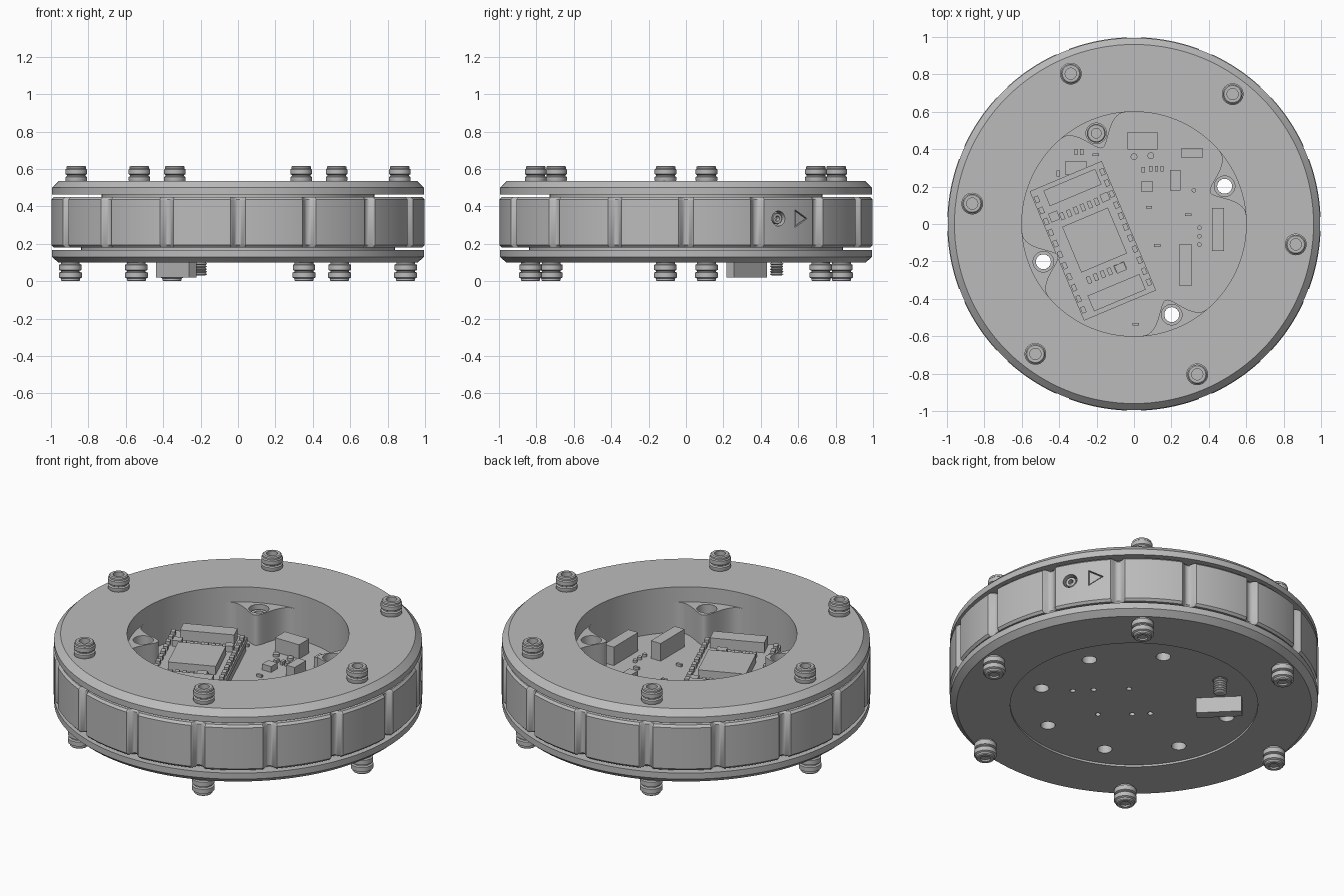
import bpy, bmesh, math
from math import sin, cos, pi, radians
from mathutils import Matrix, Vector

cube = bpy.data.objects.get("Cube")
if cube:
    bpy.data.objects.remove(cube)

grey = bpy.data.materials.new("machined grey")
grey.use_nodes = True
grey.diffuse_color = (0.5, 0.5, 0.5, 1)
grey.node_tree.nodes["Principled BSDF"].inputs["Base Color"].default_value = (0.5, 0.5, 0.5, 1)


def finish(name, bm, matrix=Matrix()):
    bmesh.ops.remove_doubles(bm, verts=bm.verts[:], dist=1e-5)
    bmesh.ops.recalc_face_normals(bm, faces=bm.faces[:])
    bm.transform(matrix)
    mesh = bpy.data.meshes.new(name)
    bm.to_mesh(mesh)
    bm.free()
    mesh.materials.append(grey)
    ob = bpy.data.objects.new(name, mesh)
    bpy.context.collection.objects.link(ob)
    return ob


def loft(name, rings, n=32, matrix=Matrix(), closed=False):
    """Stack of (radius, z) rings; radius is a number or a function of angle."""
    bm = bmesh.new()
    loops = []
    for r, z in rings:
        radius = r if callable(r) else (lambda a, r=r: r)
        loops.append([bm.verts.new((radius(a) * cos(a), radius(a) * sin(a), z))
                      for a in (2 * pi * i / n for i in range(n))])
    pairs = list(zip(loops, loops[1:])) + ([(loops[-1], loops[0])] if closed else [])
    for lo, hi in pairs:
        for i in range(n):
            j = (i + 1) % n
            bm.faces.new((lo[i], lo[j], hi[j], hi[i]))
    return finish(name, bm, matrix)


def rod(name, r, z0, z1, n=32, matrix=Matrix()):
    return loft(name, [(0, z0), (r, z0), (r, z1), (0, z1)], n, matrix)


def boxes(name, items, matrix=Matrix()):
    """One object from (x, y, width, depth, z0, z1) boxes."""
    bm = bmesh.new()
    for x, y, w, d, z0, z1 in items:
        m = Matrix.Translation((x, y, (z0 + z1) / 2)) @ Matrix.Diagonal((w, d, z1 - z0, 1))
        bmesh.ops.create_cube(bm, size=1, matrix=m)
    return finish(name, bm, matrix)


def cut(ob, cutters):
    bpy.context.view_layer.objects.active = ob
    for c in cutters:
        mod = ob.modifiers.new("cut", "BOOLEAN")
        mod.operation, mod.solver, mod.object = "DIFFERENCE", "EXACT", c
        bpy.ops.object.modifier_apply(modifier=mod.name)
        bpy.data.objects.remove(c)


def at(x, y, z=0):
    return Matrix.Translation((x, y, z))


def polar(r, deg, z=0):
    return at(r * cos(radians(deg)), r * sin(radians(deg)), z)


FLOOR = 0.265
BOSS = 22.6

# Main shells
bottom = loft("bottom_plate", [(0, .112), (.67, .112), (.67, .10), (.96, .10), (.995, .13),
              (.995, .166), (.84, .166), (.84, .22), (0, .22)], 128)
board = rod("circuit_board", .605, .215, FLOOR, 128)
loft("top_ring", [(.6, .21), (.73, .21), (.73, .465), (.995, .465), (.995, .50),
                  (.96, .535), (.6, .535)], 128, closed=True)


# Grip drum with sixteen round flutes
def flute(a):
    step = pi / 8
    t = (a + step / 2) % step - step / 2
    return 0.998 - math.sqrt(max(0, .031 ** 2 - t * t))


def flute_in(a):
    return flute(a) - .012


drum = loft("grip_drum", [(.71, .18), (flute_in, .18), (flute, .193), (flute, .437),
                          (flute_in, .45), (.71, .45)], 640, closed=True)


def outward(deg, z):
    d = Vector((cos(radians(deg)), sin(radians(deg)), 0))
    return Matrix.Translation(d * 0.995 + Vector((0, 0, z))) @ d.to_track_quat("Z", "Y").to_matrix().to_4x4()


# Side screw hole and engraved arrow
side, arrow = outward(29.7, .335), outward(37.3, .335)
cut(drum, [rod("hole_cutter", .04, -.05, .05, 32, side),
           rod("arrow_cutter", .055, -.012, .05, 3, arrow)])
rod("arrow_plate", .045, -.02, 0, 3, arrow)
loft("side_screw", [(0, -.04), (.014, -.04), (.014, -.008), (.027, -.008), (.03, -.012),
                    (.03, -.06), (0, -.06)], 24, side)

# Screw holes through the floor, every second one blind
for k in range(8):
    top = .5 if k % 2 == 0 else .18
    holes = [(bottom, "plate_cutter")] + ([(board, "board_cutter")] if k % 2 == 0 else [])
    for ob, name in holes:
        cut(ob, [rod(name, .04, .05, top, 24, polar(.525, BOSS + 45 * k))])
for x, y in [(.34, -.11), (.26, -.03), (.12, .1), (.07, -.22), (-.07, -.1), (-.14, -.03)]:
    cut(bottom, [rod("pin_cutter", .015, .05, .16, 16, at(x, y))])

# Wall bosses blending into the cavity wall
for k in range(4):
    bm = bmesh.new()
    count = 28
    half = 0.34
    pts = []
    for i in range(count + 1):
        a = half * (2 * i / count - 1)
        r = .6 - .16 * cos(pi / 2 * a / half) ** 3
        pts.append((r * cos(a), r * sin(a)))
    pts += [(.64 * cos(a), .64 * sin(a)) for a in (half - half * 2 * i / 12 for i in range(13))]
    face = bm.faces.new([bm.verts.new((x, y, FLOOR - .01)) for x, y in pts])
    up = bmesh.ops.extrude_face_region(bm, geom=[face])
    bmesh.ops.translate(bm, vec=(0, 0, .445 - FLOOR + .01),
                        verts=[v for v in up["geom"] if isinstance(v, bmesh.types.BMVert)])
    ang = BOSS + 90 * k
    boss = finish("wall_boss", bm, Matrix.Rotation(radians(ang), 4, "Z"))
    cut(boss, [rod("bore_cutter", .04, .1, .6, 32, polar(.525, ang)),
               rod("counterbore_cutter", .055, .36, .6, 32, polar(.525, ang))])

# Mounting screw through one boss, thread showing underneath
thread = [(0, .03), (.025, .03)]
for i in range(10):
    thread += [(.036, .037 + i * .014), (.028, .044 + i * .014)]
thread += [(.036, .2), (.036, .365), (.05, .365), (.05, .415), (.045, .42), (.026, .42), (.026, .385), (0, .385)]
loft("mounting_screw", thread, 24, polar(.525, BOSS + 90))

# Knurled knobs above and feet below
knob = [(0, .53), (.054, .53), (.058, .54), (.058, .557), (.05, .562), (.05, .568), (.058, .573),
        (.058, .597), (.052, .602), (.052, .612), (.046, .617), (.03, .617), (.03, .57), (0, .57)]
foot = [(0, .11), (.05, .11), (.05, .092), (.06, .088), (.06, .06), (.05, .056), (.05, .05),
        (.061, .046), (.061, .02), (.051, .015), (.051, .005), (.046, 0), (.028, 0), (.028, .01), (0, .01)]
for k in range(6):
    loft("top_knob", knob, 32, polar(.872, 52.8 + 60 * k))
    loft("bottom_foot", foot, 32, polar(.903, 53 + 60 * k))

# Connector block under the base
boxes("bottom_connector", [(0, 0, .247, .057, .02, .12)],
      at(-.33, .325) @ Matrix.Rotation(radians(-45), 4, "Z"))

# Plug-in module, turned on the board
module = at(-.22, -.09) @ Matrix.Rotation(radians(22.8), 4, "Z")
boxes("module_board", [(0, 0, .418, .75, .31, .34)], module)
boxes("module_headers", [(s * .185, 0, .04, .7, FLOOR - .005, .315) for s in (-1, 1)], module)
boxes("module_chip", [(.01, 0, .265, .265, .335, .39)], module)
boxes("module_connectors", [(.01, s * .305, .3, .09, .335, .4) for s in (-1, 1)], module)
pins = [(s * .19, -.32 + i * .064, .024, .036, .335, .365) for s in (-1, 1) for i in range(11)]
pins += [(-.1 + i * .04, s * .185, .022, .04, .335, .365) for s in (-1, 1) for i in range(6)]
pins += [(-.14, .2, .05, .05, .335, .375), (.15, .19, .045, .045, .335, .375), (.08, -.19, .055, .045, .335, .375)]
boxes("module_pins", pins, module)

# Loose parts on the circuit board
BASE = FLOOR - .005
large = [(.045, .445, .16, .095, .35), (.31, .38, .11, .055, .33), (.22, .235, .055, .11, .33),
         (.07, .2, .06, .06, .3), (.45, -.03, .065, .23, .375), (.275, -.22, .065, .225, .37),
         (-.31, .3, .12, .07, .31)]
boxes("board_components", [(x, y, w, d, BASE, z) for x, y, w, d, z in large])
tall = [(.05, .29), (.09, .295), (.12, .295), (.15, .295), (-.31, .385), (-.28, .385), (-.405, .27)]
flat = [(.29, .05), (.125, -.115), (.01, -.535), (-.205, .37), (.08, .09)]
boxes("small_components", [(x, y, .018, .03, BASE, .285) for x, y in tall]
      + [(x, y, .034, .014, BASE, .28) for x, y in flat])
for x, y, r in [(0, .36, .018), (.09, .365, .018), (.32, .18, .012),
                (.35, -.02, .012), (.35, -.065, .012), (.35, -.11, .012)]:
    rod("round_component", r, BASE, .28, 16, at(x, y))

# Smooth curved walls, keep machined edges crisp
bpy.ops.object.select_all(action="DESELECT")
for ob in bpy.context.collection.objects:
    if ob.type == "MESH":
        ob.select_set(True)
        bpy.context.view_layer.objects.active = ob
bpy.ops.object.shade_smooth_by_angle(angle=radians(30))
